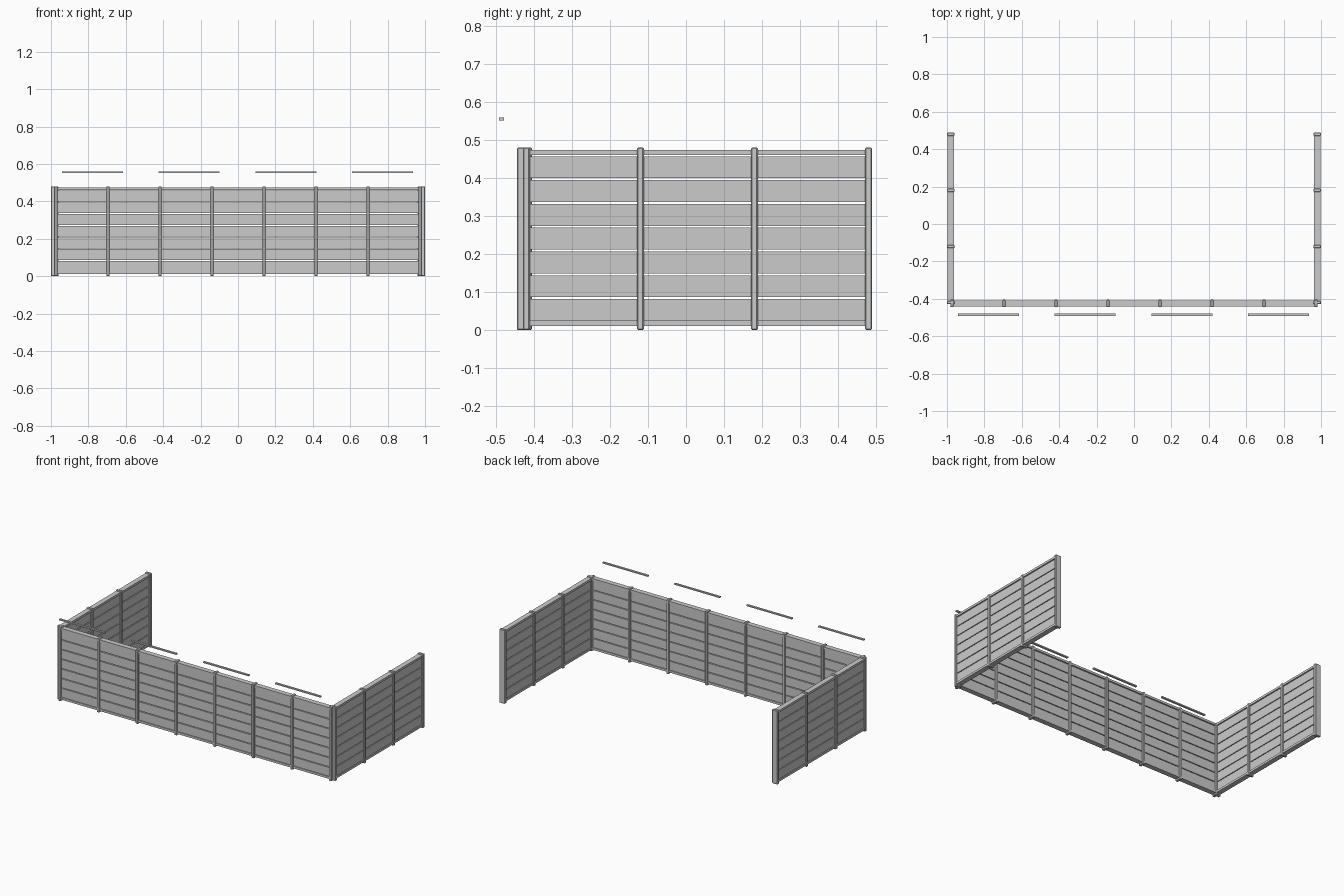
import bpy, bmesh
from mathutils import Matrix, Vector

if "Cube" in bpy.data.objects:
    bpy.data.objects.remove(bpy.data.objects["Cube"])


def boxes(name, items, bevel=0.0):
    """One object made of boxes given as (x0, x1, y0, y1, z0, z1)."""
    bm = bmesh.new()
    for x0, x1, y0, y1, z0, z1 in items:
        m = Matrix.Translation(((x0 + x1) / 2, (y0 + y1) / 2, (z0 + z1) / 2))
        m = m @ Matrix.Diagonal(Vector((x1 - x0, y1 - y0, z1 - z0, 1)))
        bmesh.ops.create_cube(bm, size=1, matrix=m)
    me = bpy.data.meshes.new(name)
    bm.to_mesh(me)
    bm.free()
    ob = bpy.data.objects.new(name, me)
    bpy.context.collection.objects.link(ob)
    if bevel:
        mod = ob.modifiers.new("bevel", 'BEVEL')
        mod.width = bevel
        mod.segments = 1
    return ob


def fence(name, posts, mid, along_x):
    """Slatted wall: posts along one axis, centred on mid across it."""
    def box(a0, a1, half, z0, z1):
        c0, c1 = mid - half, mid + half
        return (a0, a1, c0, c1, z0, z1) if along_x else (c0, c1, a0, a1, z0, z1)
    a, b = posts[0], posts[-1]
    # upright posts
    boxes(name + "_posts", [box(p - .009, p + .009, .02, 0, .48) for p in posts], .003)
    # top and bottom rails
    boxes(name + "_rails", [box(a, b, .0165, .46, .474), box(a, b, .0165, .011, .025)])
    # seven horizontal slats in each bay
    pitch = (.46 - .022) / 7
    slats = []
    for p, q in zip(posts, posts[1:]):
        for i in range(7):
            z = .022 + i * pitch
            slats.append(box(p + .008, q - .008, .011, z + .002, z + pitch - .003))
    boxes(name + "_slats", slats)


# long front wall and two side walls
fence("front_wall", [-.973 + .278 * i for i in range(8)], -.425, True)
for side, x in (("left", -.98), ("right", .98)):
    fence(side + "_wall", [-.42 + .3 * i for i in range(4)], x, False)

# four floating bars in front of the long wall
boxes("light_bars", [(x - .163, x + .163, -.492, -.479, .551, .559)
                     for x in (-.778, -.262, .257, .773)])
